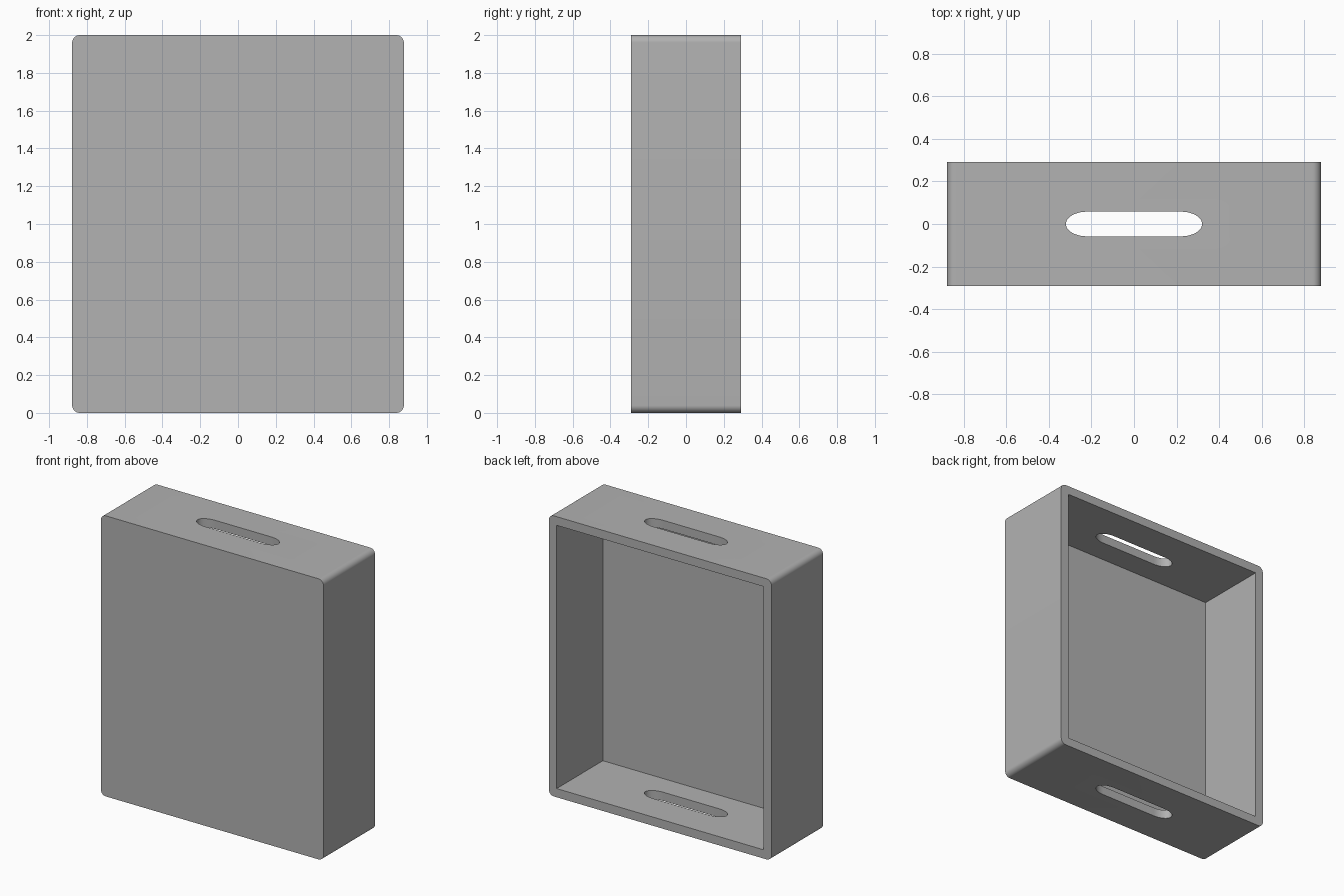
import bpy
import bmesh
from math import cos, sin, pi, radians

if "Cube" in bpy.data.objects:
    bpy.data.objects.remove(bpy.data.objects["Cube"], do_unlink=True)

WIDTH, DEPTH, HEIGHT = 1.756, 0.582, 2.0
WALL, CORNER = 0.062, 0.04
SLOT_X, SLOT_Y, SLOT_END = 0.32, 0.058, 0.1

grey = bpy.data.materials.new("plain grey")
grey.use_nodes = True
colour = (0.445, 0.445, 0.445, 1)
grey.diffuse_color = colour
grey.node_tree.nodes["Principled BSDF"].inputs["Base Color"].default_value = colour


def rounded(half_x, half_y, rx, ry, steps=10):
    """Outline of a rectangle with elliptical corners."""
    points = []
    for quarter, (sx, sy) in enumerate([(1, 1), (-1, 1), (-1, -1), (1, -1)]):
        for i in range(steps + 1):
            a = (quarter + i / steps) * pi / 2
            points.append((sx * (half_x - rx) + rx * cos(a),
                           sy * (half_y - ry) + ry * sin(a)))
    return points


def prism(name, outline, place, start, end):
    """Extrude an outline from start to end along the axis chosen by place."""
    bm = bmesh.new()
    base = bm.faces.new([bm.verts.new(place(u, v, start)) for u, v in outline])
    ext = bmesh.ops.extrude_face_region(bm, geom=[base], use_keep_orig=True)
    for v in ext["geom"]:
        if isinstance(v, bmesh.types.BMVert):
            u = v.co.copy()
            v.co = u + place.direction * (end - start)
    bmesh.ops.remove_doubles(bm, verts=bm.verts, dist=1e-5)
    bmesh.ops.recalc_face_normals(bm, faces=bm.faces)
    mesh = bpy.data.meshes.new(name)
    bm.to_mesh(mesh)
    bm.free()
    mesh.materials.append(grey)
    obj = bpy.data.objects.new(name, mesh)
    bpy.context.collection.objects.link(obj)
    return obj


def along_y(u, v, w):
    return (u, w, v + HEIGHT / 2)


def along_z(u, v, w):
    return (u, v, w)


from mathutils import Vector
along_y.direction = Vector((0, 1, 0))
along_z.direction = Vector((0, 0, 1))

# Outer shell, rounded along the depth edges
tray = prism("tray", rounded(WIDTH / 2, HEIGHT / 2, CORNER, CORNER),
             along_y, -DEPTH / 2, DEPTH / 2)

# Hollow, open at the back, with square inner corners
ix, iz = WIDTH / 2 - WALL, HEIGHT / 2 - WALL
hollow = prism("hollow_cutter", [(ix, iz), (-ix, iz), (-ix, -iz), (ix, -iz)],
               along_y, -DEPTH / 2 + WALL, DEPTH)

# Hand slots through the top and bottom walls
slots = prism("slot_cutter", rounded(SLOT_X, SLOT_Y, SLOT_END, SLOT_Y),
              along_z, -0.2, HEIGHT + 0.2)

bpy.ops.object.select_all(action="DESELECT")
tray.select_set(True)
bpy.context.view_layer.objects.active = tray
for cutter in (hollow, slots):
    cutter.hide_render = True
    mod = tray.modifiers.new(cutter.name, "BOOLEAN")
    mod.operation = "DIFFERENCE"
    mod.solver = "EXACT"
    mod.object = cutter
    bpy.ops.object.modifier_apply(modifier=mod.name)
    bpy.data.objects.remove(cutter, do_unlink=True)

bpy.ops.object.shade_smooth_by_angle(angle=radians(35))
